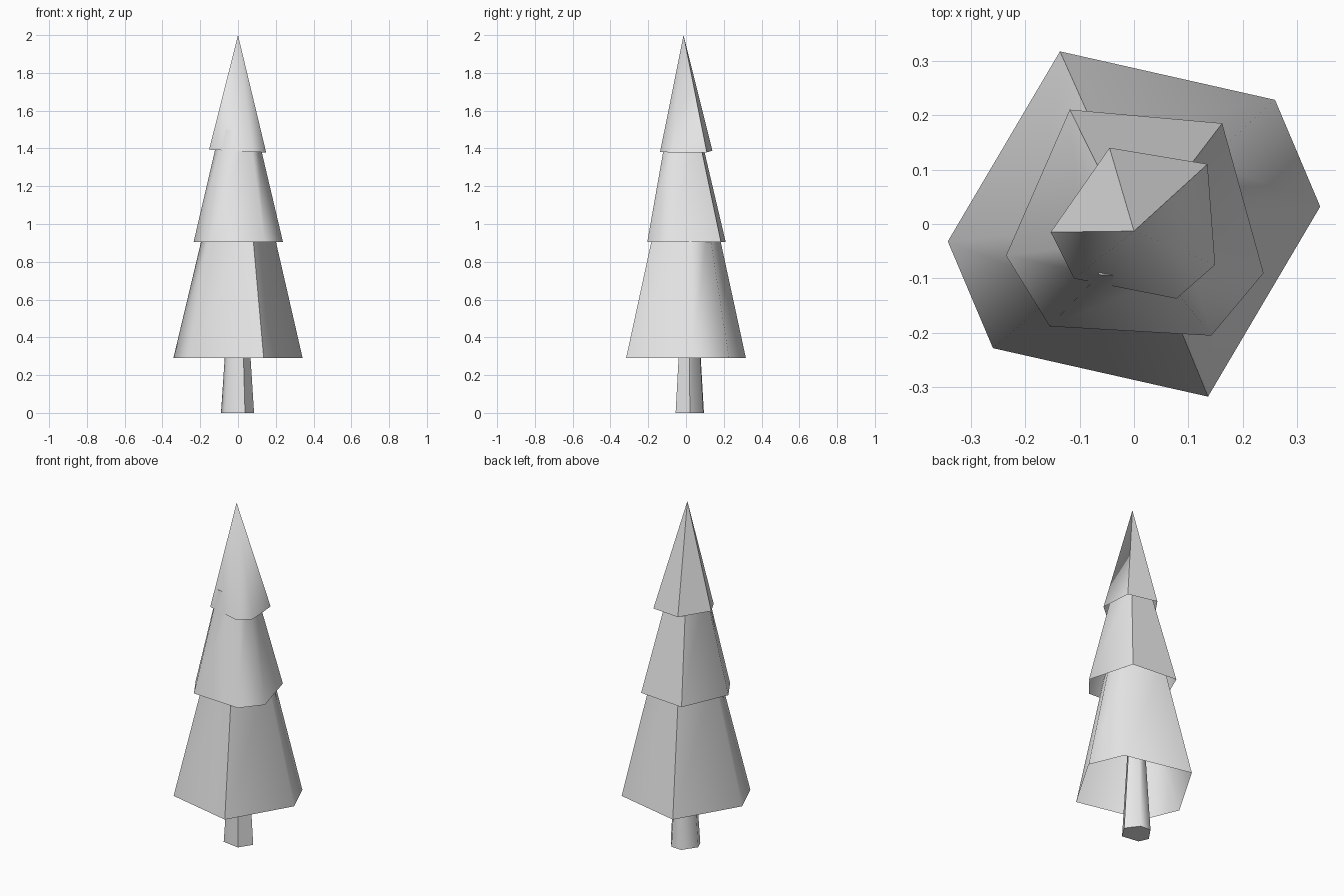
import bpy
import bmesh
import math

cube = bpy.data.objects.get("Cube")
if cube:
    bpy.data.objects.remove(cube, do_unlink=True)

grey = bpy.data.materials.new("plain grey")
grey.use_nodes = True
grey.diffuse_color = (0.8, 0.8, 0.8, 1)
grey.node_tree.nodes["Principled BSDF"].inputs["Base Color"].default_value = (0.8, 0.8, 0.8, 1)


def tapered(name, outline, bottom, top, scale, center, tilt=0, base=False, sharp=57):
    """Loft a clockwise outline up to a scaled copy, or to a point when scale is 0."""
    bm = bmesh.new()
    cx, cy = center
    low = [bm.verts.new((x, y, bottom + tilt * x)) for x, y in outline]
    n = len(low)
    if scale:
        high = [bm.verts.new((cx + x * scale, cy + y * scale, top)) for x, y in outline]
        for i in range(n):
            j = (i + 1) % n
            bm.faces.new((low[j], low[i], high[i], high[j]))
        bm.faces.new(high[::-1])
    else:
        tip = bm.verts.new((cx, cy, top))
        for i in range(n):
            bm.faces.new((low[(i + 1) % n], low[i], tip))
    if base:
        bm.faces.new(low)
    bm.normal_update()
    mesh = bpy.data.meshes.new(name)
    bm.to_mesh(mesh)
    bm.free()
    mesh.materials.append(grey)
    obj = bpy.data.objects.new(name, mesh)
    bpy.context.collection.objects.link(obj)
    bpy.ops.object.select_all(action="DESELECT")
    obj.select_set(True)
    bpy.context.view_layer.objects.active = obj
    bpy.ops.object.shade_smooth_by_angle(angle=math.radians(sharp))


# Trunk, closed underneath and running up inside the lowest branches
tapered("trunk",
        [(.085, .02), (.037, -.055), (-.065, -.04), (-.09, .015), (-.035, .095), (.03, .092)],
        0, .6, .55, (0, .008), base=True, sharp=62)

# Branch tiers: open skirts, each tucked under the next
tapered("lower_branches",
        [(-.136, .317), (.259, .228), (.342, .032), (.136, -.317), (-.259, -.228), (-.342, -.032)],
        .29, 1.0, .515, (.003, 0))
tapered("middle_branches",
        [(-.118, .21), (.162, .185), (.238, -.09), (.142, -.205), (-.155, -.188), (-.235, -.058)],
        .905, 1.5, .41, (0, -.016))
tapered("top_branches",
        [(-.045, .14), (.135, .11), (.149, -.075), (.078, -.137), (-.11, -.1), (-.153, -.015)],
        1.386, 2, 0, (0, -.013), tilt=-.05)
